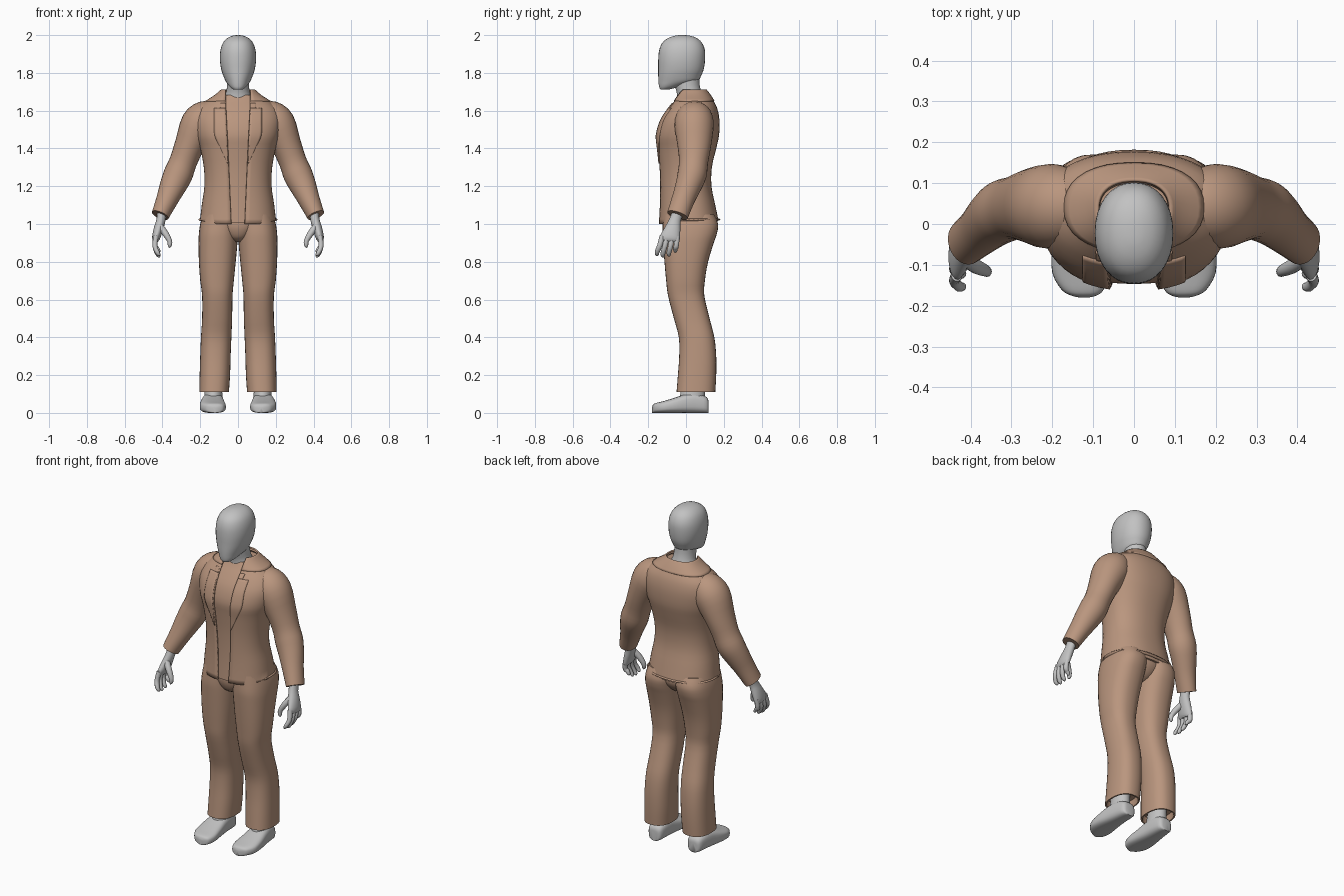
import bpy, bmesh, math
from mathutils import Vector
from mathutils.bvhtree import BVHTree

if "Cube" in bpy.data.objects:
    bpy.data.objects.remove(bpy.data.objects["Cube"])


def material(name, rgb):
    m = bpy.data.materials.new(name)
    m.diffuse_color = (*rgb, 1)
    m.use_nodes = True
    m.node_tree.nodes["Principled BSDF"].inputs["Base Color"].default_value = m.diffuse_color
    return m


TAN = material("tan cloth", (0.49, 0.305, 0.21))
GREY = material("light grey", (0.54, 0.54, 0.54))


def smooth(rows, n=3):
    """Catmull-Rom interpolation between rows of numbers."""
    out = []
    for i in range(len(rows) - 1):
        a, b = rows[max(i - 1, 0)], rows[i]
        c, d = rows[i + 1], rows[min(i + 2, len(rows) - 1)]
        for k in range(n):
            t = k / n
            out.append([0.5 * (2 * q + (r - p) * t + (2 * p - 5 * q + 4 * r - s) * t * t
                               + (3 * q - p - 3 * r + s) * t ** 3)
                        for p, q, r, s in zip(a, b, c, d)])
    return out + [list(rows[-1])]


def power(v, p):
    return math.copysign(abs(v) ** (2 / p), v)


def level_ring(z, cx, rx, yf, yb, p=2.3, gap=0, seg=32):
    """Horizontal section, optionally open at the front."""
    start = math.asin(min(1, gap / rx) ** (p / 2))
    n = seg if gap == 0 else seg + 1
    pts = []
    for i in range(n):
        t = start + (2 * math.pi - 2 * start) * i / seg
        pts.append(Vector((cx + rx * power(math.sin(t), p),
                           (yf + yb) / 2 - (yb - yf) / 2 * power(math.cos(t), p), z)))
    return pts


def tube_rings(rows, seg=20):
    """Sections across a path of (x, y, z, width, depth)."""
    pts = [Vector(r[:3]) for r in rows]
    rings = []
    for i, r in enumerate(rows):
        t = (pts[min(i + 1, len(pts) - 1)] - pts[max(i - 1, 0)]).normalized()
        u = Vector((0, 1, 0)).cross(t).normalized()
        v = t.cross(u)
        rings.append([pts[i] + u * r[3] * math.cos(a) + v * r[4] * math.sin(a)
                      for a in (2 * math.pi * k / seg for k in range(seg))])
    return rings


def loft(name, rings, mat, closed=True, mirror=False, thick=0):
    bm = bmesh.new()
    vs = [[bm.verts.new(p) for p in ring] for ring in rings]
    n = len(vs[0])
    for a, b in zip(vs, vs[1:]):
        for i in range(n if closed else n - 1):
            j = (i + 1) % n
            bm.faces.new((a[i], a[j], b[j], b[i]))
    if closed:
        bm.faces.new(vs[0])
        bm.faces.new(vs[-1])
        bmesh.ops.recalc_face_normals(bm, faces=bm.faces)
    me = bpy.data.meshes.new(name)
    bm.to_mesh(me)
    bm.free()
    me.materials.append(mat)
    ob = bpy.data.objects.new(name, me)
    bpy.context.collection.objects.link(ob)
    if thick:
        s = ob.modifiers.new("thickness", "SOLIDIFY")
        s.thickness, s.offset = thick, -1
    if mirror:
        ob.modifiers.new("mirror", "MIRROR")
    return ob


# Head and neck: (z, half width, front y, back y)
head = [(1.713, .025, -.136, -.085), (1.722, .038, -.141, -.05), (1.737, .052, -.144, .0),
        (1.757, .066, -.146, .062), (1.785, .078, -.147, .08), (1.82, .089, -.147, .094),
        (1.87, .096, -.147, .101), (1.92, .093, -.142, .1), (1.96, .079, -.125, .084),
        (1.985, .055, -.093, .056), (1.997, .027, -.057, .02), (2.0, .006, -.03, -.01)]
loft("head", [level_ring(z, 0, *r, p=2.15) for z, *r in smooth(head)], GREY)
neck = [(1.63, .085, -.045, .095), (1.67, .073, -.046, .09), (1.70, .062, -.05, .08),
        (1.74, .058, -.06, .072), (1.80, .058, -.06, .07)]
loft("neck", [level_ring(z, 0, *r, p=2) for z, *r in smooth(neck)], GREY)

# Jacket body, open down the front
torso = [(1.0, .204, -.145, .176), (1.10, .192, -.14, .155), (1.2, .178, -.139, .135),
         (1.3, .181, -.143, .137), (1.4, .2, -.153, .16), (1.47, .222, -.159, .175),
         (1.55, .232, -.136, .177), (1.61, .212, -.098, .166), (1.65, .168, -.068, .147),
         (1.68, .122, -.05, .127), (1.705, .09, -.036, .107)]


def gap(z):
    return .036 + (z - 1.0) * .045


jacket_rings = [level_ring(z, 0, *r, gap=gap(z), seg=48) for z, *r in smooth(torso)]
for p in jacket_rings[0]:
    p.z += .03 * min(1, max(0, (p.y + .13) / .13))
jacket = loft("jacket", jacket_rings, TAN, closed=False, thick=.01)

# Shirt under the jacket
shirt = smooth(torso[:-1])
loft("shirt", [level_ring(z + .004, 0, rx - .016, yf + .012, yb - .016)
               for z, rx, yf, yb in shirt], TAN)

# Collar band around the neck
collar = [(1.652, .172, -.07, .151), (1.685, .121, -.053, .13), (1.712, .09, -.038, .109)]
loft("collar", [level_ring(z, 0, *r, gap=gap(z)) for z, *r in smooth(collar)],
     TAN, closed=False, thick=.008)

# Lapel plates laid on the jacket front
bm = bmesh.new()
bm.from_mesh(jacket.data)
tree = BVHTree.FromBMesh(bm)


def plate(name, outline, cols=6):
    rings = []
    for z, outer in smooth(outline, 4):
        row = []
        for i in range(cols + 1):
            inner = gap(z) + .003
            x = inner + (outer - inner) * i / cols
            hit = tree.ray_cast(Vector((x, -1, z)), Vector((0, 1, 0)))[0]
            row.append(Vector((x, (hit.y if hit else -.06) - .005, z)))
        rings.append(row)
    loft(name, rings, TAN, closed=False, mirror=True, thick=.008)


plate("lapel", [(1.32, .055), (1.40, .092), (1.47, .124), (1.55, .126), (1.615, .126)])
plate("lapel_top", [(1.615, .092), (1.64, .094)])
bm.free()

# Sleeves: (x, y, z, width, depth)
sleeve = [(.10, .045, 1.595, .05, .06), (.16, .045, 1.572, .087, .092),
          (.205, .043, 1.525, .1, .104), (.255, .044, 1.42, .08, .09),
          (.29, .04, 1.33, .073, .077), (.317, .032, 1.262, .077, .077),
          (.345, .012, 1.2, .07, .069), (.375, -.015, 1.13, .058, .061),
          (.412, -.045, 1.046, .047, .057)]
loft("sleeve", tube_rings(smooth(sleeve), 28), TAN, mirror=True)

# Hands
palm = [(.403, -.04, 1.07, .024, .03), (.408, -.058, 1.02, .024, .031),
        (.422, -.072, .97, .025, .043), (.434, -.085, .925, .021, .053),
        (.434, -.088, .908, .012, .045)]
loft("palm", tube_rings(smooth(palm)), GREY, mirror=True)
for i, (y0, y1, tip) in enumerate([(-.126, -.153, .832), (-.1, -.122, .825),
                                   (-.073, -.09, .83), (-.047, -.056, .85)]):
    finger = [(.434, y0, .935, .014, .015), (.44, (y0 + y1) / 2, .885, .013, .014),
              (.428, y1, tip + .02, .012, .013), (.417, y1, tip + .004, .008, .009),
              (.413, y1, tip, .002, .002)]
    loft(f"finger_{i + 1}", tube_rings(smooth(finger), 10), GREY, mirror=True)
thumb = [(.415, -.085, .99, .018, .018), (.385, -.105, .95, .017, .018),
         (.362, -.115, .91, .013, .014), (.362, -.118, .885, .01, .011),
         (.366, -.119, .875, .002, .002)]
loft("thumb", tube_rings(smooth(thumb), 12), GREY, mirror=True)

# Trousers: (z, inner x, outer x, front y, back y)
leg = [(.11, .048, .205, -.05, .155), (.2, .042, .203, -.043, .16), (.3, .039, .2, -.036, .16),
       (.4, .035, .196, -.038, .15), (.5, .031, .19, -.064, .125), (.62, .029, .19, -.095, .097),
       (.7, .022, .2, -.105, .1), (.8, .012, .207, -.114, .117), (.9, .003, .209, -.122, .147),
       (.95, .0, .207, -.125, .164), (1.0, -.005, .2, -.123, .17), (1.05, -.005, .186, -.12, .15)]
leg = smooth(leg)
z, a, b, f, k = leg[0]
hem = [(z + .04, a + .012, b - .012, f + .012, k - .012),
       (z, a + .008, b - .008, f + .008, k - .008)]
loft("trouser_leg", [level_ring(z, (a + b) / 2, (b - a) / 2, f, k, 2.4)
                     for z, a, b, f, k in hem + leg], TAN, mirror=True)
seat = [(.905, .02, -.06, .05), (.925, .06, -.098, .1), (.96, .1, -.118, .135),
        (1.0, .13, -.125, .15), (1.06, .15, -.12, .14)]
loft("trouser_seat", [level_ring(z, 0, *r) for z, *r in smooth(seat)], TAN)

# Feet: (y, centre x, half width, height), plus ankles
foot = [(.12, .13, .022, .06), (.108, .13, .042, .085), (.05, .132, .052, .105),
        (0, .134, .058, .1), (-.06, .135, .066, .08), (-.12, .132, .068, .062),
        (-.16, .126, .052, .052), (-.174, .123, .034, .044), (-.18, .122, .012, .03)]
loft("foot", [[Vector((cx + hw * power(math.cos(t), 3), y, h / 2 + h / 2 * power(math.sin(t), 3)))
               for t in (2 * math.pi * i / 28 for i in range(28))]
              for y, cx, hw, h in smooth(foot)], GREY, mirror=True)
loft("ankle", [level_ring(z, .13, w, f, .1, 2) for z, w, f in
               [(.05, .05, -.04), (.1, .047, -.03), (.2, .042, -.01)]], GREY, mirror=True)

# Smooth shading with crisp hems
bpy.ops.object.select_all(action="SELECT")
bpy.context.view_layer.objects.active = jacket
bpy.ops.object.shade_smooth_by_angle(angle=math.radians(40))
